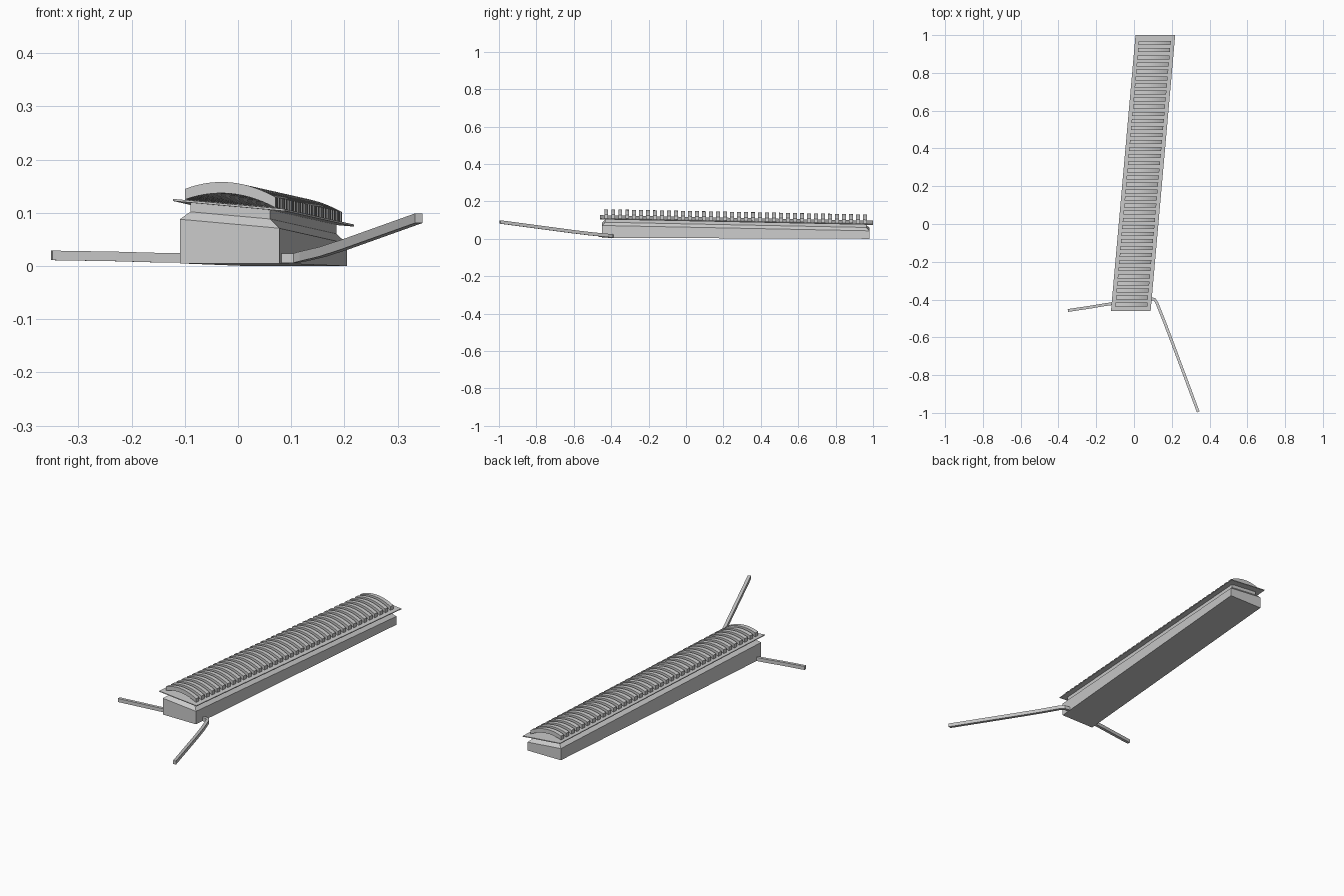
import bpy, math
from mathutils import Vector

if "Cube" in bpy.data.objects:
    bpy.data.objects.remove(bpy.data.objects["Cube"])


def make(name, verts, faces):
    me = bpy.data.meshes.new(name)
    me.from_pydata(verts, [], faces)
    ob = bpy.data.objects.new(name, me)
    bpy.context.collection.objects.link(ob)
    return ob


def loft(name, rings):
    """Closed solid through rings with equal point counts."""
    n = len(rings[0])
    faces = [tuple(range(n))[::-1]]
    for r in range(len(rings) - 1):
        a, b = r * n, (r + 1) * n
        faces += [(a + i, a + (i + 1) % n, b + (i + 1) % n, b + i) for i in range(n)]
    faces.append(tuple(range((len(rings) - 1) * n, len(rings) * n)))
    return make(name, [p for ring in rings for p in ring], faces)


# Skewed centre line of the hall, and its gently sloping roof plane
def cx(y):
    return -0.016 + 0.089 * (y + 0.45)


def plane(x, y, z0):
    return z0 - 0.09 * (x + 0.12) - 0.012 * (y + 0.46)


def ring(half, y0, y1, z):
    pts = [(cx(y0) - half, y0), (cx(y0) + half, y0),
           (cx(y1) + half, y1), (cx(y1) - half, y1)]
    return [(x, y, z(x, y)) for x, y in pts]


# Hall body: plinth block, sloped shoulder, recessed upper wall
loft("hall_body", [
    ring(0.0935, -0.448, 0.98, lambda x, y: 0.005 - 0.0035 * (y + 0.45)),
    ring(0.0935, -0.448, 0.98, lambda x, y: plane(x, y, 0.089)),
    ring(0.075, -0.432, 0.964, lambda x, y: plane(x, y, 0.105)),
    ring(0.075, -0.432, 0.964, lambda x, y: plane(x, y, 0.123)),
])

# Thin overhanging eave
loft("eave", [
    ring(0.105, -0.46, 1.0, lambda x, y: plane(x, y, 0.122)),
    ring(0.105, -0.46, 1.0, lambda x, y: plane(x, y, 0.126)),
])


# Row of arched roof ribs
def rib_section(y, seg=14, half=0.085):
    top, low = [], []
    for i in range(seg + 1):
        t = i / seg
        x = cx(y) + half * (2 * t - 1)
        s = 1 - (2 * t - 1) ** 2
        top.append((x, y, plane(x, y, 0.126) + 0.021 + 0.020 * s))
        low.append((x, y, plane(x, y, 0.126) + 0.001 + 0.019 * s))
    return low + top[::-1]


COUNT, START, END, WIDTH = 38, -0.437, 0.968, 0.021
step = (END - START - WIDTH) / (COUNT - 1)
for k in range(COUNT):
    y = START + k * step
    rib = loft(f"roof_rib_{k + 1}", [rib_section(y + WIDTH), rib_section(y)])


# Narrow beams running out from the front corners
def beam(name, path, w=0.015, h=0.018):
    pts = [Vector(p) for p in path]
    rings = []
    for i, p in enumerate(pts):
        d = pts[min(i + 1, len(pts) - 1)] - pts[max(i - 1, 0)]
        side = Vector((d.y, -d.x, 0)).normalized() * (w / 2)
        up = Vector((0, 0, h / 2))
        rings.append([p - side - up, p + side - up, p + side + up, p - side + up])
    return loft(name, rings)


beam("left_beam", [(-0.09, -0.418, 0.015), (-0.16, -0.428, 0.016),
                   (-0.23, -0.44, 0.018), (-0.35, -0.458, 0.020)])
beam("right_beam", [(0.075, -0.395, 0.015), (0.108, -0.398, 0.015), (0.122, -0.42, 0.018),
                    (0.16, -0.515, 0.027), (0.20, -0.62, 0.040), (0.34, -0.995, 0.090)])

# Consistent outward normals
import bmesh
for ob in bpy.context.collection.objects:
    bm = bmesh.new()
    bm.from_mesh(ob.data)
    bmesh.ops.recalc_face_normals(bm, faces=bm.faces)
    bm.to_mesh(ob.data)
    bm.free()
